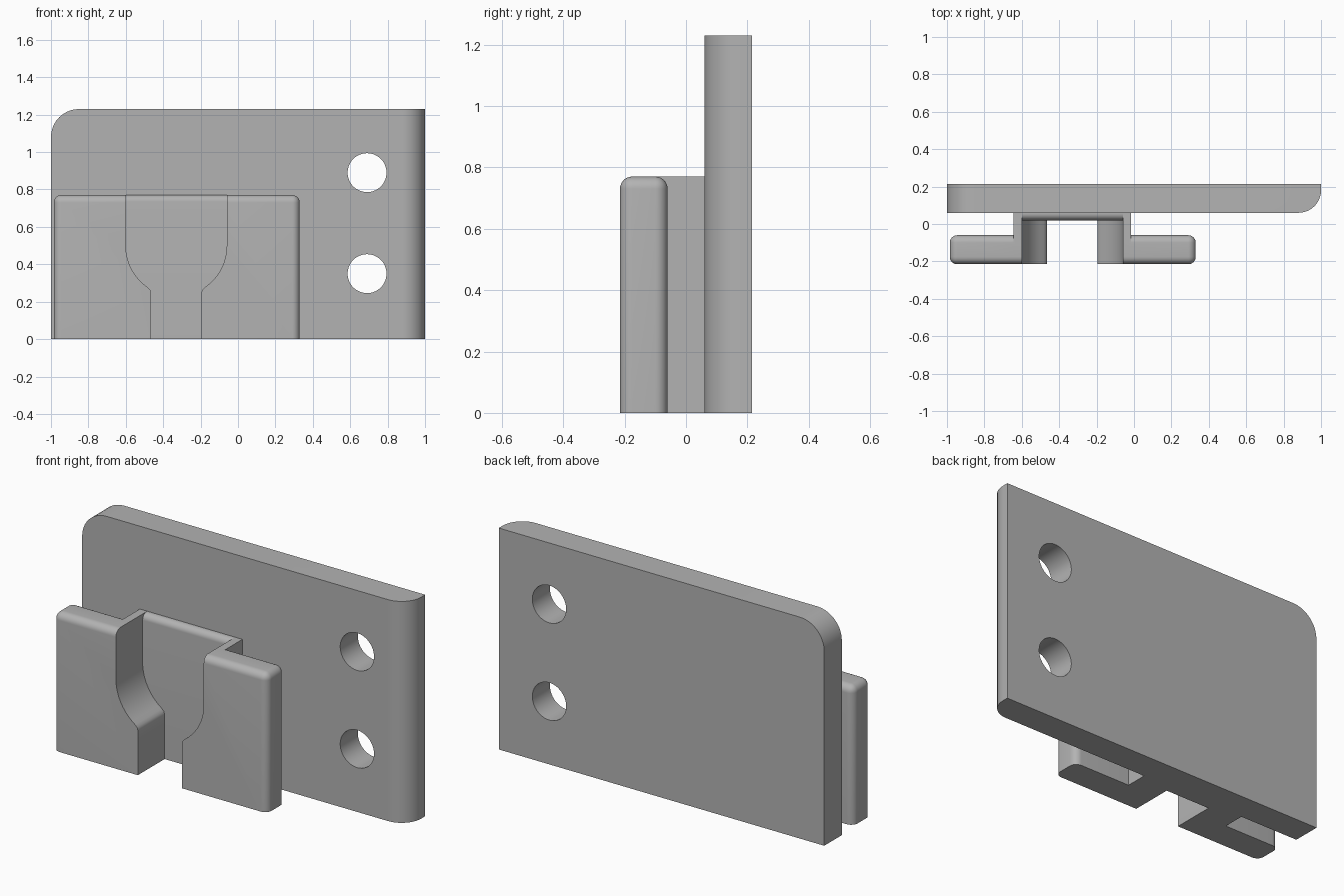
import bpy, bmesh, math

old = bpy.data.objects.get("Cube")
if old:
    bpy.data.objects.remove(old, do_unlink=True)

grey = bpy.data.materials.new("plain grey")
grey.use_nodes = True
colour = (0.45, 0.45, 0.45, 1)
grey.diffuse_color = colour
grey.node_tree.nodes["Principled BSDF"].inputs["Base Color"].default_value = colour


def finish(name, bm):
    bmesh.ops.recalc_face_normals(bm, faces=bm.faces)
    mesh = bpy.data.meshes.new(name)
    bm.to_mesh(mesh)
    bm.free()
    obj = bpy.data.objects.new(name, mesh)
    bpy.context.collection.objects.link(obj)
    mesh.materials.append(grey)
    return obj


def box(name, lo, hi, rounds=()):
    """Box from lo to hi; rounds holds (edge rule on both end points, radius)."""
    bm = bmesh.new()
    bmesh.ops.create_cube(bm, size=1)
    for v in bm.verts:
        v.co = [hi[i] if v.co[i] > 0 else lo[i] for i in range(3)]
    for rule, radius in rounds:
        edges = [e for e in bm.edges if all(rule(v.co) for v in e.verts)]
        bmesh.ops.bevel(bm, geom=edges, offset=radius, segments=10,
                        profile=0.5, affect='EDGES')
    return finish(name, bm)


def prism(name, points, y0, y1):
    """Outline in x and z, extruded along y."""
    bm = bmesh.new()
    face = bm.faces.new([bm.verts.new((x, y0, z)) for x, z in points])
    new = bmesh.ops.extrude_face_region(bm, geom=[face])["geom"]
    moved = [g for g in new if isinstance(g, bmesh.types.BMVert)]
    bmesh.ops.translate(bm, verts=moved, vec=(0, y1 - y0, 0))
    return finish(name, bm)


def combine(obj, other, operation):
    mod = obj.modifiers.new(operation.lower(), 'BOOLEAN')
    mod.object, mod.operation, mod.solver = other, operation, 'EXACT'
    bpy.context.view_layer.objects.active = obj
    bpy.ops.object.modifier_apply(modifier=mod.name)
    bpy.data.objects.remove(other, do_unlink=True)


def arc(cx, cz, r, start, end, n):
    angles = [math.radians(start + (end - start) * i / n) for i in range(n + 1)]
    return [(cx + r * math.cos(a), cz + r * math.sin(a)) for a in angles]


HEIGHT, HOOK_TOP = 1.23, 0.77
FRONT, PLATE_FRONT, BACK = -0.215, 0.06, 0.215

# Back plate with a rounded front edge, one rounded top corner and two holes
plate = box("back_plate", (-1, PLATE_FRONT, 0), (1, BACK, HEIGHT), [
    (lambda c: c.x > 0.99 and c.y < PLATE_FRONT + 0.01, 0.12),
    (lambda c: c.x < -0.99 and c.z > HEIGHT - 0.01, 0.15)])
for z in (0.35, 0.89):
    combine(plate, prism("hole_cutter", arc(0.69, z, 0.104, 0, 354.375, 63), -0.1, 0.4),
            'DIFFERENCE')

# Front flange, rounded everywhere but at the bottom, joined to its web
flange = box("hook_flange", (-0.985, FRONT, 0), (0.33, -0.06, HOOK_TOP))
bm = bmesh.new()
bm.from_mesh(flange.data)
edges = [e for e in bm.edges if any(v.co.z > 0.1 for v in e.verts)]
bmesh.ops.bevel(bm, geom=edges, offset=0.04, segments=8, profile=0.5, affect='EDGES')
bm.to_mesh(flange.data)
bm.free()
combine(flange, box("web", (-0.645, -0.12, 0), (-0.015, PLATE_FRONT, HOOK_TOP)), 'UNION')

# Funnel slot: wide at the top, curving in to a narrow throat
MID, WIDE, THROAT = -0.33, 0.27, 0.135
half = [(WIDE, 1.0)] + arc(0, 0.5, WIDE, 0, -51, 14)
half += [(0.152, 0.276), (0.14, 0.264), (THROAT, 0.25), (THROAT, -0.1)]
outline = [(MID + x, z) for x, z in half] + [(MID - x, z) for x, z in reversed(half)]
combine(flange, prism("slot_cutter", outline, -0.4, 0.2), 'DIFFERENCE')

# Thin pad at the back of the slot with a rounded top front edge
pad = box("slot_pad", (MID - WIDE, 0.02, 0), (MID + WIDE, PLATE_FRONT, HOOK_TOP),
          [(lambda c: c.y < 0.03 and c.z > HOOK_TOP - 0.01, 0.035)])

for obj in (plate, flange, pad):
    bpy.ops.object.select_all(action='DESELECT')
    obj.select_set(True)
    bpy.context.view_layer.objects.active = obj
    bpy.ops.object.shade_smooth_by_angle(angle=math.radians(30))
